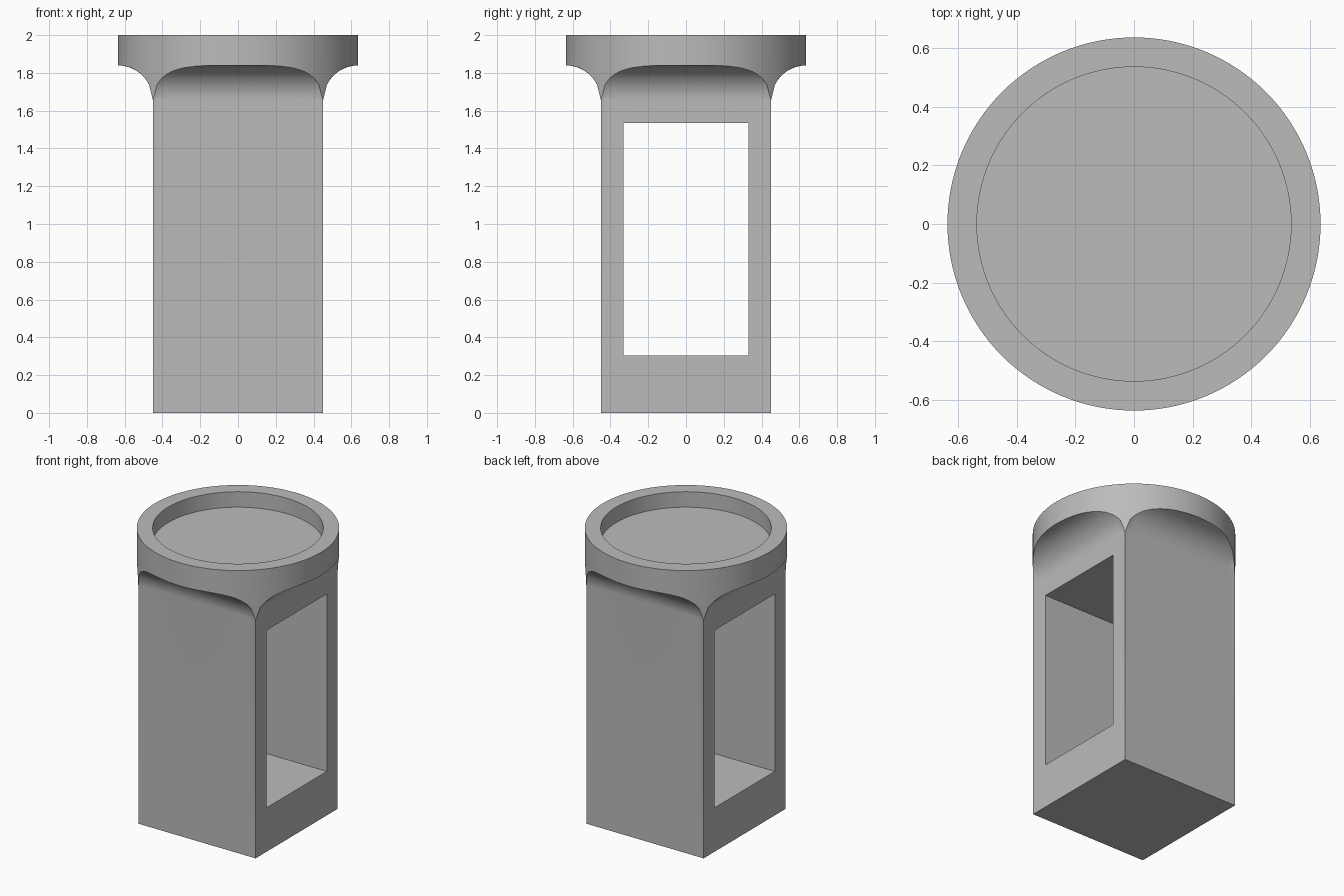
import bpy, bmesh, math

if "Cube" in bpy.data.objects:
    bpy.data.objects.remove(bpy.data.objects["Cube"])

H = 0.45                     # half width of the square shaft
R = H * math.sqrt(2)         # round head passes through the shaft corners
FILLET = R - H               # radius of the concave flare under the head
Z0 = 1.84 - FILLET           # height where the flare starts
TOP, R_IN, DEPTH = 2.0, 0.536, 0.107
SEG, STEPS = 128, 12

grey = bpy.data.materials.new("plain grey")
grey.diffuse_color = (0.5, 0.5, 0.5, 1)
grey.use_nodes = True
grey.node_tree.nodes["Principled BSDF"].inputs["Base Color"].default_value = grey.diffuse_color


def column(a):
    """Outline of the pedestal at one angle, from the base up to the dish floor."""
    c, s = math.cos(a), math.sin(a)
    m = max(abs(c), abs(s))
    t_end = math.acos(min(1.0, (R - R * m) / FILLET))
    prof = [(H / m, 0.0)]
    for k in range(STEPS + 1):
        t = t_end * k / STEPS
        prof.append(((R - FILLET * math.cos(t)) / m, Z0 + FILLET * math.sin(t)))
    prof += [(R, TOP), (R_IN, TOP), (R_IN, TOP - DEPTH)]
    return [(r * c, r * s, z) for r, z in prof]


# Pedestal: square shaft flaring into a round dished head
bm = bmesh.new()
cols = [[bm.verts.new(p) for p in column(2 * math.pi * i / SEG)] for i in range(SEG)]
for i in range(SEG):
    a, b = cols[i], cols[(i + 1) % SEG]
    for k in range(len(a) - 1):
        bm.faces.new((a[k], b[k], b[k + 1], a[k + 1]))
bm.faces.new([c[0] for c in reversed(cols)])
bm.faces.new([c[-1] for c in cols])
bmesh.ops.remove_doubles(bm, verts=bm.verts, dist=1e-5)
bmesh.ops.recalc_face_normals(bm, faces=bm.faces)
mesh = bpy.data.meshes.new("pedestal")
bm.to_mesh(mesh)
bm.free()
mesh.materials.append(grey)
pedestal = bpy.data.objects.new("pedestal", mesh)
bpy.context.collection.objects.link(pedestal)

# Rectangular window through the shaft from side to side
bpy.ops.mesh.primitive_cube_add(size=1, location=(0, 0, (0.305 + 1.535) / 2))
cutter = bpy.context.object
cutter.name = "window_cutter"
cutter.scale = (2, 0.66, 1.535 - 0.305)
cutter.data.materials.append(grey)
cutter.hide_render = True
bpy.ops.object.select_all(action='DESELECT')
bpy.context.view_layer.objects.active = pedestal
pedestal.select_set(True)
mod = pedestal.modifiers.new("window", 'BOOLEAN')
mod.operation = 'DIFFERENCE'
mod.solver = 'EXACT'
mod.object = cutter
bpy.context.view_layer.update()
bpy.ops.object.modifier_apply(modifier=mod.name)
bpy.data.objects.remove(cutter)

# Smooth head and flare, crisp edges
bpy.ops.object.shade_smooth_by_angle(angle=math.radians(30))
